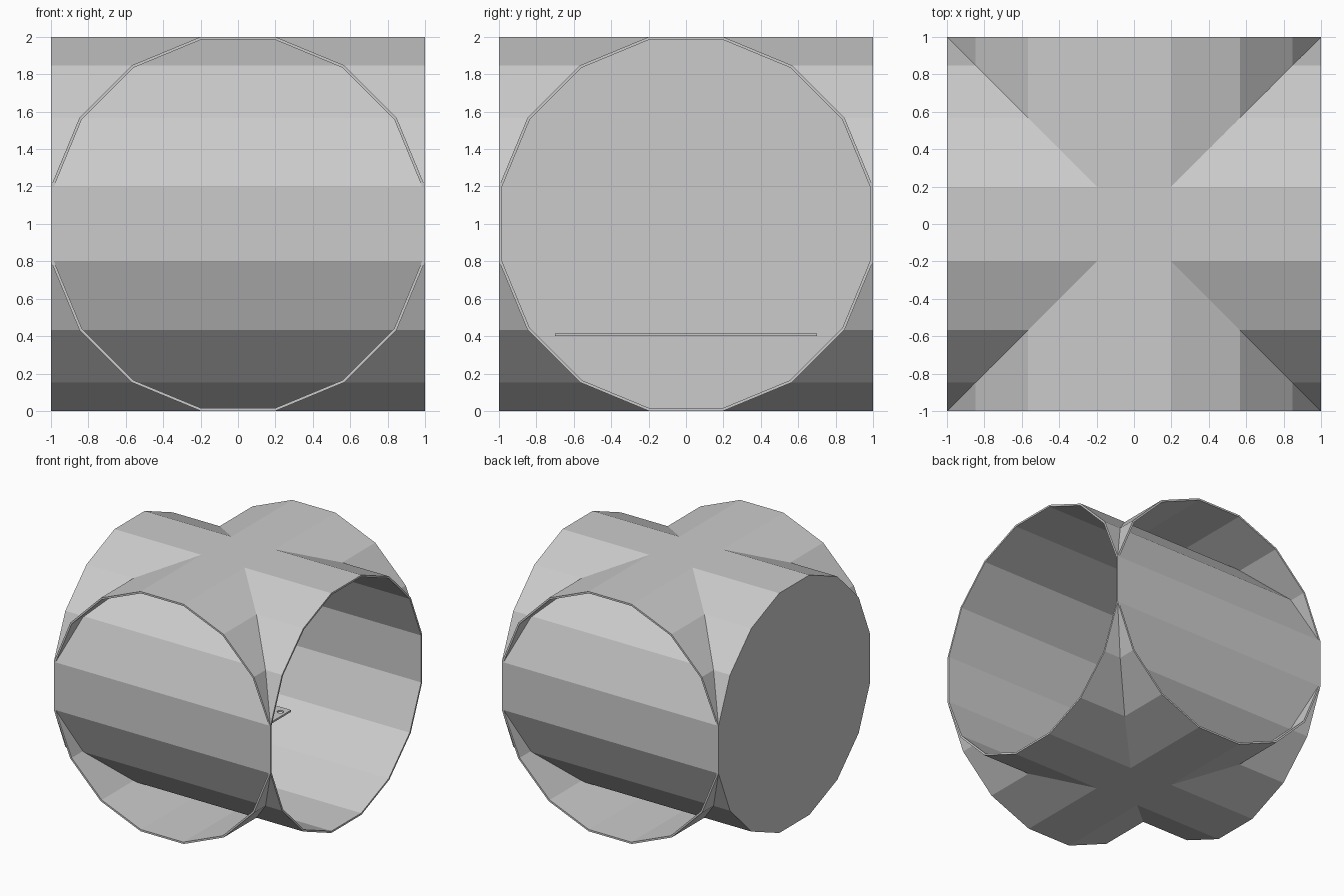
import bpy, bmesh, math

if "Cube" in bpy.data.objects:
    bpy.data.objects.remove(bpy.data.objects["Cube"])

SIDES, WALL = 16, 0.015
R = 1 / math.cos(math.pi / SIDES)      # flat-to-flat width is 2


def profile(apothem):
    """16-sided section as (across, height), flats at top, bottom and sides."""
    return [(apothem * R * math.cos((i + 0.5) * 2 * math.pi / SIDES),
             1 + apothem * R * math.sin((i + 0.5) * 2 * math.pi / SIDES))
            for i in range(SIDES)]


OUTER, INNER = profile(1), profile(1 - WALL)


def finish(name, bm):
    bmesh.ops.remove_doubles(bm, verts=bm.verts, dist=1e-5)
    bmesh.ops.recalc_face_normals(bm, faces=bm.faces)
    me = bpy.data.meshes.new(name)
    bm.to_mesh(me)
    bm.free()
    ob = bpy.data.objects.new(name, me)
    bpy.context.collection.objects.link(ob)
    return ob


def poly(bm, pts):
    """Face from points, dropping repeated corners."""
    keep = []
    for p in pts:
        if all(sum((a - b) ** 2 for a, b in zip(p, q)) > 1e-9 for q in keep):
            keep.append(p)
    if len(keep) > 2:
        bm.faces.new([bm.verts.new(p) for p in keep])


# main tube along x: open at +x, closed end wall at -x
bm = bmesh.new()
for i in range(SIDES):
    j = (i + 1) % SIDES
    (a, za), (b, zb) = OUTER[i], OUTER[j]
    (c, zc), (d, zd) = INNER[i], INNER[j]
    poly(bm, [(-1, a, za), (-1, b, zb), (1, b, zb), (1, a, za)])
    poly(bm, [(1, a, za), (1, b, zb), (1, d, zd), (1, c, zc)])
    poly(bm, [(1, c, zc), (1, d, zd), (-1 + WALL, d, zd), (-1 + WALL, c, zc)])
poly(bm, [(-1, y, z) for y, z in OUTER])
poly(bm, [(-1 + WALL, y, z) for y, z in INNER])
finish("main_tube", bm)

# crossing tube along y: only the parts outside the main tube, mitred on the diagonals
for side, name in ((-1, "front_cross_tube"), (1, "back_cross_tube")):
    bm = bmesh.new()
    for i in range(SIDES):
        j = (i + 1) % SIDES
        (a, za), (b, zb) = OUTER[i], OUTER[j]
        (c, zc), (d, zd) = INNER[i], INNER[j]
        if abs(a) > 0.99 and abs(b) > 0.99:
            continue                    # side flats vanish into the main tube
        poly(bm, [(a, side, za), (b, side, zb),
                  (b, side * abs(b), zb), (a, side * abs(a), za)])
        poly(bm, [(a, side, za), (b, side, zb), (d, side, zd), (c, side, zc)])
        poly(bm, [(c, side, zc), (d, side, zd),
                  (d, side * abs(d), zd), (c, side * abs(c), zc)])
    finish(name, bm)

# shelf inside, fixed to the closed end
bm = bmesh.new()
bmesh.ops.create_cube(bm, size=1)
for v in bm.verts:
    v.co = ((v.co.x - 0.5) * (1 - WALL), v.co.y * 1.4, 0.4075 + v.co.z * 0.015)
shelf = finish("shelf", bm)

# small round holes near the free corners
for y in (-0.63, 0.63):
    bpy.ops.mesh.primitive_cylinder_add(vertices=16, radius=0.025, depth=0.1,
                                        location=(-0.05, y, 0.4075))
    cutter = bpy.context.object
    cutter.name = "hole_cutter"
    cutter.hide_render = True
    cutter.display_type = 'WIRE'
    mod = shelf.modifiers.new("hole", 'BOOLEAN')
    mod.operation = 'DIFFERENCE'
    mod.solver = 'EXACT'
    mod.object = cutter
